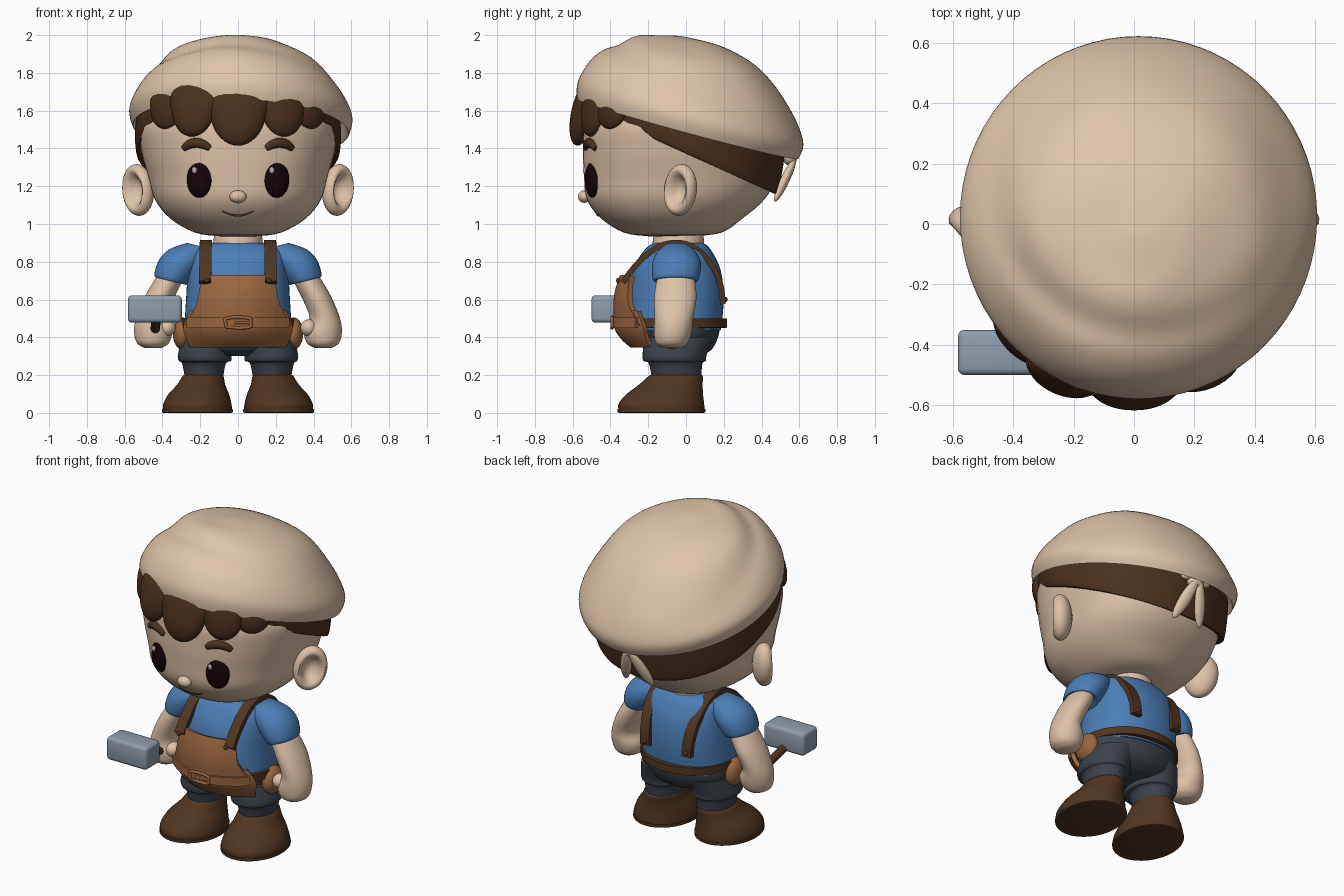
import bpy, bmesh
from math import sin, cos, pi, exp, hypot, radians
from mathutils import Vector, Matrix, Euler
from mathutils.bvhtree import BVHTree

start_cube = bpy.data.objects.get("Cube")
if start_cube:
    bpy.data.objects.remove(start_cube)


def paint(name, *rgb):
    mat = bpy.data.materials.new(name)
    mat.use_nodes = True
    mat.diffuse_color = (*rgb, 1)
    shader = mat.node_tree.nodes["Principled BSDF"]
    shader.inputs["Base Color"].default_value = (*rgb, 1)
    shader.inputs["Roughness"].default_value = 0.8
    return mat


skin = paint("skin", .73, .54, .39)
cloth = paint("cap cloth", .74, .56, .40)
hair_brown = paint("hair brown", .07, .03, .012)
dark_leather = paint("dark leather", .08, .036, .015)
blue = paint("shirt blue", .07, .21, .47)
leather = paint("apron leather", .33, .135, .05)
slate = paint("trouser slate", .045, .055, .07)
steel = paint("hammer steel", .27, .34, .41)
ink = paint("eye ink", .008, .001, .002)
glint = paint("eye glint", .5, .42, .4)


def finish(name, bm, mat):
    bmesh.ops.recalc_face_normals(bm, faces=bm.faces)
    mesh = bpy.data.meshes.new(name)
    bm.to_mesh(mesh)
    bm.free()
    mesh.materials.append(mat)
    mesh.shade_smooth()
    mesh.set_sharp_from_angle(angle=radians(50))
    obj = bpy.data.objects.new(name, mesh)
    bpy.context.collection.objects.link(obj)
    return obj


def spline(keys, steps):
    """Catmull-Rom through tuples of any length."""
    keys = [Vector(k) for k in keys]
    out = []
    for i in range(len(keys) - 1):
        a, b, c, d = (keys[min(max(j, 0), len(keys) - 1)] for j in range(i - 1, i + 3))
        for t in (k / steps for k in range(steps)):
            out.append(b + (c - a) * (t / 2) + (a * 2 - b * 5 + c * 4 - d) * (t * t / 2)
                       + (b * 3 - a - c * 3 + d) * (t ** 3 / 2))
    return out + [keys[-1]]


def loft(name, mat, rings, side=1, power=2, slope_x=0, sides=40, steps=4, warp=None):
    """Rings are (z, centre x, centre y, radius x, radius y, slope along y)."""
    bm = bmesh.new()
    loops = []
    for ring in spline([tuple(r) + (0,) * (6 - len(r)) for r in rings], steps):
        z, cx, cy, rx, ry, slope_y = ring
        loop = []
        for k in range(sides):
            c, s = cos(2 * pi * k / sides), sin(2 * pi * k / sides)
            size = (abs(c) ** power + abs(s) ** power) ** (-1 / power)
            dx, dy = rx * c * size, ry * s * size
            p = Vector((side * cx + dx, cy + dy, z + slope_y * dy + side * slope_x * dx))
            loop.append(bm.verts.new(warp(p) if warp else p))
        loops.append(loop)
    for low, high in zip(loops, loops[1:]):
        for k in range(sides):
            n = (k + 1) % sides
            bm.faces.new((low[k], low[n], high[n], high[k]))
    bm.faces.new(loops[0])
    bm.faces.new(loops[-1])
    return finish(name, bm, mat)


def blob(name, mat, centre, radii, turn=(0, 0, 0), warp=None):
    bm = bmesh.new()
    bmesh.ops.create_uvsphere(bm, u_segments=28, v_segments=18, radius=1)
    if warp:
        for v in bm.verts:
            v.co = warp(v.co)
    turn = Euler([radians(a) for a in turn])
    bm.transform(Matrix.LocRotScale(Vector(centre), turn, Vector(radii)))
    return finish(name, bm, mat)


def tube(name, mat, points, radius, taper=0, closed=False):
    curve = bpy.data.curves.new(name, "CURVE")
    curve.dimensions = "3D"
    curve.bevel_depth = radius
    curve.bevel_resolution = 3
    curve.use_fill_caps = True
    line = curve.splines.new("POLY")
    path = spline(points, 5)
    line.points.add(len(path) - 1)
    for i, p in enumerate(path):
        line.points[i].co = (*p, 1)
        line.points[i].radius = 1 - taper * abs(2 * i / (len(path) - 1) - 1) ** 2
    line.use_cyclic_u = closed
    line.use_smooth = True
    curve.materials.append(mat)
    obj = bpy.data.objects.new(name, curve)
    bpy.context.collection.objects.link(obj)


def sheet(name, mat, rows, thickness):
    bm = bmesh.new()
    grid = [[bm.verts.new(p) for p in row] for row in rows]
    for a, b in zip(grid, grid[1:]):
        for k in range(len(a) - 1):
            bm.faces.new((a[k], a[k + 1], b[k + 1], b[k]))
    obj = finish(name, bm, mat)
    solid = obj.modifiers.new("thickness", "SOLIDIFY")
    solid.thickness = thickness
    solid.offset = 0
    obj.modifiers.new("crisp rim", "EDGE_SPLIT").split_angle = radians(50)


def arc(z, half, front, bend, count=20):
    """Row of points curving back from the front."""
    xs = [half * (2 * k / count - 1) for k in range(count + 1)]
    return [(x, front + bend * (x / half) ** 2, z) for x in xs]


# Head and neck
head = loft("head", skin, [(.935, 0, -.08, .1, .12), (.955, 0, -.07, .23, .26),
            (1.03, 0, -.075, .36, .375), (1.13, 0, -.055, .44, .47), (1.25, 0, -.03, .475, .51),
            (1.4, 0, -.025, .515, .52), (1.55, 0, -.02, .525, .51), (1.7, 0, 0, .4, .4),
            (1.76, 0, 0, .2, .2)], power=2.25)
loft("neck", skin, [(.84, 0, -.045, .13, .135), (.92, 0, -.04, .13, .135), (.98, 0, -.04, .11, .12)])
surface = BVHTree.FromPolygons([v.co for v in head.data.vertices],
                               [p.vertices[:] for p in head.data.polygons])


def on_face(x, z, lift=0):
    hit = surface.ray_cast(Vector((x, -2, z)), Vector((0, 1, 0)))[0]
    return (x, hit.y - lift, z)


# Face and fringe
def ear_dent(p):
    """Hollow the outward face of the ear."""
    if p.y < 0:
        r = hypot(p.x, p.z)
        p.y *= 1 - 1.4 * exp(-(r / .62) ** 4)
    return p


def lock_tip(p):
    """Keep a lock broad above and narrow at its tip."""
    p.x *= 1 + .35 * max(p.z, -.2) + .12
    return p


blob("nose", skin, on_face(0, 1.145, .008), (.045, .035, .033))
tube("mouth", dark_leather, [on_face(x, 1.045 + 3.6 * x * x) for x in (-.083, -.045, 0, .045, .083)], .006, .6)
blob("middle_lock", hair_brown, (0, -.535, 1.6), (.14, .07, .19), (-14, 0, 0), lock_tip)
for side, word in ((1, "left"), (-1, "right")):
    blob(word + "_eye", ink, on_face(side * .205, 1.235, -.006), (.07, .032, .096), (0, 0, side * 22))
    gx = side * .205 - .026
    blob(word + "_eye_glint", glint, on_face(gx, 1.285, .022), (.014, .009, .018))
    tube(word + "_eyebrow", hair_brown, [on_face(side * x, z) for x, z in
         ((.148, 1.4), (.18, 1.42), (.22, 1.43), (.26, 1.42), (.288, 1.398))], .027, .45)
    blob(word + "_ear", skin, (side * .53, -.03, 1.18), (.1, .07, .138), (0, side * 10, side * 48), ear_dent)
    inner_y = -.48 if side > 0 else -.5
    blob(word + "_inner_lock", hair_brown, (side * .235, inner_y, 1.615), (.115, .06, .155),
         (-12, 0, side * 22), lock_tip)
    blob(word + "_outer_lock", hair_brown, (side * .37, -.385, 1.63), (.11, .05, .13),
         (-12, 0, side * 42), lock_tip)

# Hair wrapping the back of the head
loft("hair_band", hair_brown, [(1.385, 0, -.02, .515, .49, -.45), (1.39, 0, -.02, .538, .505, -.45),
     (1.47, 0, -.015, .546, .525, -.36), (1.56, 0, 0, .54, .53, -.27)], power=2.1, sides=64)


# Soft cap with a sweeping fold
def fold(p):
    upper = min(max((p.z + .27 * p.y - 1.6) / .1, 0), 1)
    ring = hypot(p.x - .04, p.y - .14)
    facing = min(max(.45 - p.y - p.x, 0), 1)
    p.z -= upper * facing * .028 * exp(-((ring - .5) / .06) ** 2)
    p.z += upper * .006 * sin(11 * p.x - 6 * p.y)
    return p


loft("cap", cloth, [(1.62, .015, .01, .53, .535, -.27), (1.52, .015, .01, .56, .575, -.27),
     (1.51, .015, .01, .575, .588, -.27), (1.60, .015, .025, .588, .595, -.27),
     (1.74, .015, .025, .51, .525, -.25), (1.885, .015, .01, .385, .39, -.18),
     (1.965, 0, -.02, .22, .23, -.12), (1.99, 0, -.06, .08, .08, -.05),
     (1.995, 0, -.06, .01, .01)], slope_x=-.04, sides=72, steps=6, warp=fold)
blob("cap_knot", cloth, (0, .55, 1.355), (.055, .04, .045))
for side in (1, -1):
    blob("cap_tail", cloth, (side * .055, .525, 1.235), (.036, .024, .135), (-24, side * -20, 0))
    blob("cap_bow", cloth, (side * .06, .55, 1.375), (.045, .025, .025), (0, side * 15, 0))

# Shirt and trousers
loft("shirt", blue, [(.44, 0, -.065, .285, .25), (.6, 0, -.055, .275, .255), (.75, 0, -.05, .265, .235),
     (.85, 0, -.045, .245, .185), (.895, 0, -.04, .17, .14), (.9, 0, -.04, .1, .1)], power=2.3)
loft("trouser_seat", slate, [(.3, 0, -.04, .1, .12), (.34, 0, -.04, .24, .18),
     (.42, 0, -.03, .295, .205), (.5, 0, -.05, .285, .23)])

# Limbs
for side, word in ((1, "left"), (-1, "right")):
    loft(word + "_sleeve", blue, [(.7, .35, -.055, .07, .1), (.705, .355, -.055, .088, .12),
         (.78, .315, -.05, .105, .13), (.84, .265, -.05, .1, .11), (.885, .21, -.05, .06, .065)],
         side, slope_x=.25)
    loft(word + "_arm", skin, [(.75, .345, -.055, .065, .09), (.68, .38, -.055, .077, .105),
         (.6, .422, -.057, .079, .112), (.5, .46, -.065, .08, .102), (.43, .45, -.07, .1, .1),
         (.37, .45, -.075, .085, .085), (.343, .45, -.075, .045, .05)], side)
    blob(word + "_thumb", skin, (side * .375, -.11, .45), (.045, .05, .045))
    loft(word + "_trouser_leg", slate, [(.4, .155, -.04, .14, .18), (.31, .175, -.06, .143, .17),
         (.275, .175, -.06, .138, .165), (.262, .18, -.055, .116, .142), (.18, .18, -.05, .1, .13)], side)
    loft(word + "_boot", dark_leather, [(.02, .215, -.13, .183, .228), (.05, .215, -.13, .18, .226),
         (.1, .208, -.112, .16, .202), (.15, .195, -.08, .127, .168), (.195, .185, -.055, .108, .143),
         (.202, .185, -.055, .09, .12)], side)
    loft(word + "_boot_sole", dark_leather, [(0, .215, -.13, .178, .222), (.004, .215, -.13, .187, .232),
         (.02, .215, -.13, .187, .232)], side)
    # Straps, rivets and side pouches
    path = spline([(.175, -.335, .69), (.173, -.275, .77), (.172, -.2, .845), (.17, -.12, .89),
                   (.17, -.03, .9), (.17, .06, .865), (.16, .145, .77), (.15, .185, .67), (.145, .195, .575)], 4)
    sheet(word + "_strap", dark_leather, [[(side * (p.x + d), p.y, p.z) for d in (-.032, .032)] for p in path], .03)
    for end, x, y, z in (("front", .165, -.36, .7), ("back", .145, .21, .6)):
        blob(f"{word}_{end}_rivet", dark_leather, (side * x, y, z), (.014, .01, .014))
    blob(word + "_pouch", leather, (side * .295, -.07, .42), (.05, .085, .085))

# Apron, belt and buckle
sheet("apron_bib", leather, [arc(*r) for r in spline(
      [(.725, .19, -.335, .05), (.65, .196, -.36, .065), (.57, .215, -.37, .08), (.46, .27, -.365, .13)], 4)], .03)
sheet("apron_flap", leather, [arc(*r) for r in spline(
      [(.54, .245, -.37, .12), (.46, .28, -.37, .15), (.4, .268, -.335, .13), (.355, .25, -.285, .1)], 4)], .025)
loft("belt", dark_leather, [(.45, 0, -.075, .28, .27), (.451, 0, -.075, .3, .293),
     (.499, 0, -.075, .3, .293), (.5, 0, -.075, .28, .27)], steps=1, power=2.1)
sheet("belt_front", leather, [arc(.45, .265, -.38, .12), arc(.505, .265, -.382, .12)], .022)
tube("buckle", leather, [(x, -.392, z) for x, z in ((-.062, .455), (-.066, .478), (-.062, .5), (0, .507),
     (.062, .5), (.066, .478), (.062, .455), (0, .449))], .009, closed=True)
tube("buckle_pin", leather, [(-.02, -.392, .478), (.06, -.392, .478)], .007)

# Hammer
bm = bmesh.new()
bmesh.ops.create_cube(bm, size=1)
bm.transform(Matrix.LocRotScale(Vector((-.44, -.425, .55)), None, Vector((.285, .15, .145))))
bmesh.ops.bevel(bm, geom=bm.edges[:], offset=.022, segments=3, profile=.5, affect="EDGES")
finish("hammer_head", bm, steel)
tube("hammer_handle", dark_leather, [(-.44, -.06, .42), (-.437, -.2, .455), (-.435, -.42, .51)], .025)
